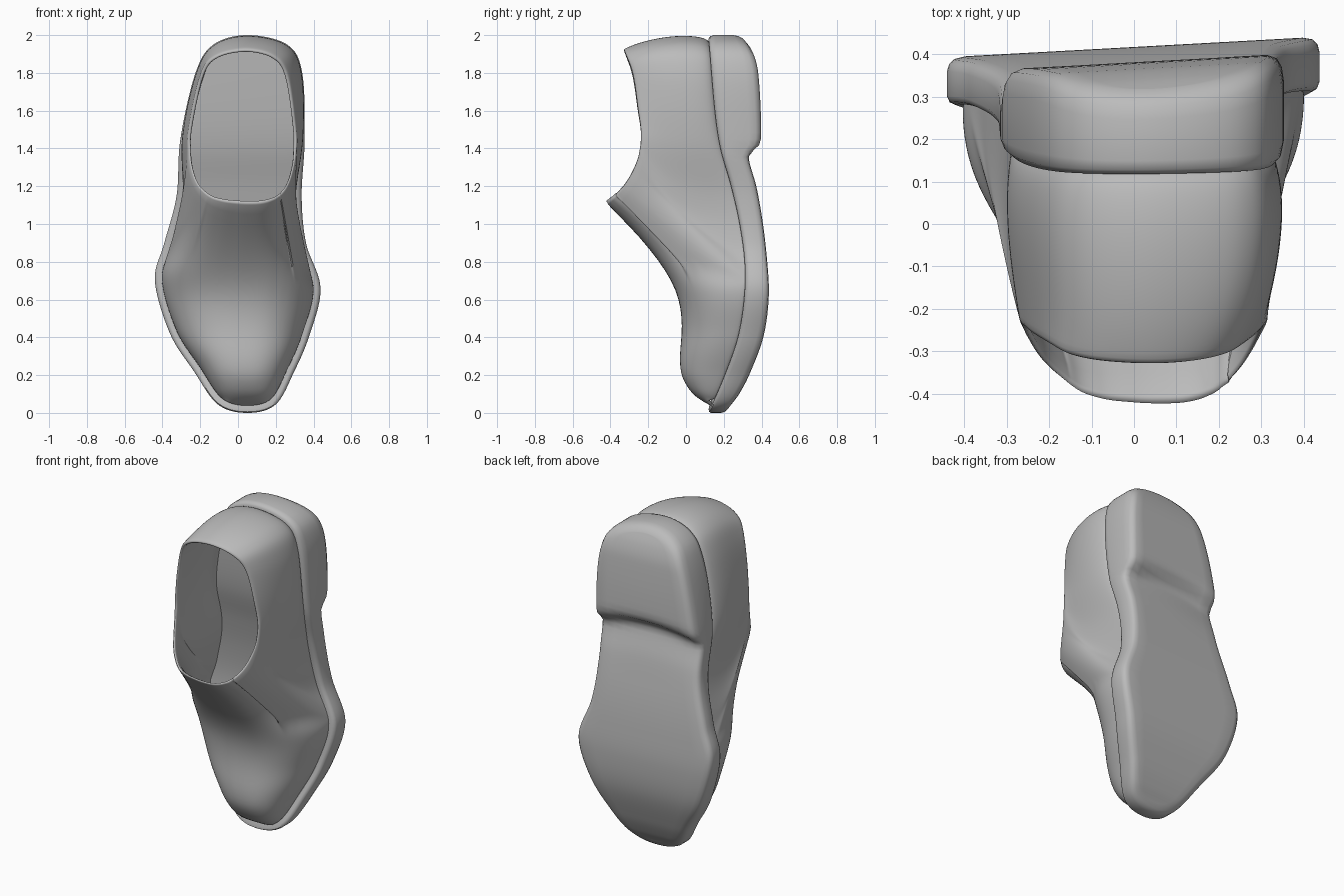
import bpy, bmesh, math
from mathutils import Vector

if "Cube" in bpy.data.objects:
    bpy.data.objects.remove(bpy.data.objects["Cube"], do_unlink=True)

STEPS = 10  # samples between outline keys
ROWS = 16   # rows of the upper from seam to collar

# Outline keys (x, z): toe, one side up to the heel, then the other side
TOE, HEEL = (0.05, 0), (0.05, 2)
SOLE_RIGHT = [(-.107, .045), (-.233, .22), (-.36, .42), (-.44, .7), (-.39, .9),
              (-.325, 1.15), (-.305, 1.45), (-.225, 1.8), (-.13, 1.95)]
SOLE_LEFT = [(.2, .045), (.298, .22), (.378, .41), (.437, .66), (.36, .9),
             (.337, 1.15), (.353, 1.45), (.34, 1.8), (.26, 1.95)]
RIM_RIGHT = [(0, 1.122), (-.08, 1.13), (-.15, 1.152), (-.215, 1.21), (-.25, 1.3),
             (-.265, 1.41), (-.26, 1.52), (-.2, 1.79), (-.12, 1.89)]
RIM_LEFT = [(.12, 1.122), (.175, 1.133), (.22, 1.155), (.265, 1.21), (.297, 1.3),
            (.313, 1.41), (.307, 1.52), (.26, 1.79), (.185, 1.89)]

# Depth profiles (z, y)
SEAM = [(0, .13), (.2, .21), (.4, .275), (.6, .305), (.8, .31), (1, .285),
        (1.2, .24), (1.4, .183), (1.6, .153), (2, .12)]
TREAD = [(0, .23), (.04, .25), (.1, .29), (.2, .34), (.4, .41), (.6, .435), (.8, .43),
         (1, .41), (1.2, .375), (1.34, .335), (1.37, .34), (1.42, .39), (1.5, .4),
         (1.8, .385), (1.9, .362), (2, .315)]
RIM = [(1.12, -.435), (1.17, -.37), (1.235, -.315), (1.34, -.262), (1.42, -.243),
       (1.5, -.242), (1.6, -.257), (1.8, -.288), (1.93, -.335)]
CREST = [(.04, .13), (.06, .09), (.1, .035), (.15, 0), (.2, -.025), (.3, -.033),
         (.45, -.02), (.6, -.035), (.7, -.075), (.8, -.14), (.9, -.22), (1, -.31),
         (1.12, -.435), (1.3, -.6)]


def profile(table, z):
    """Smooth value of a (z, y) table."""
    z = min(max(z, table[0][0]), table[-1][0])
    last = len(table) - 1
    i = next(k for k in range(last) if z <= table[k + 1][0])

    def slope(k):
        a, b = table[max(k - 1, 0)], table[min(k + 1, last)]
        return (b[1] - a[1]) / (b[0] - a[0])

    (za, ya), (zb, yb) = table[i], table[i + 1]
    h = zb - za
    t = (z - za) / h
    return (ya * (1 + 2 * t) * (1 - t) ** 2 + yb * t * t * (3 - 2 * t)
            + h * slope(i) * t * (1 - t) ** 2 - h * slope(i + 1) * t * t * (1 - t))


def closed_loop(first, side, top, other):
    """Smooth closed outline through the keys."""
    keys = [Vector(p) for p in [first, *side, top, *reversed(other)]]
    n, out = len(keys), []
    for i in range(n):
        a, b, c, d = (keys[(i + k) % n] for k in (-1, 0, 1, 2))
        for s in range(STEPS):
            t = s / STEPS
            out.append(b + (c - a) * (t / 2) + (2 * a - 5 * b + 4 * c - d) * (t * t / 2)
                       + (3 * b - a - 3 * c + d) * (t ** 3 / 2))
    return out


def inset(loop, amount):
    """Move an outline inward."""
    out = []
    for i, p in enumerate(loop):
        d = (loop[(i + 1) % len(loop)] - loop[i - 1]).normalized()
        out.append(p + Vector((d.y, -d.x)) * amount)
    return out


def ramp(h, start, end):
    t = min(max((h - start) / (end - start), 0), 1)
    return t * t * (3 - 2 * t)


def tilt(x):
    return 0.055 * (x - 0.35)


def seam_y(x, z):
    return profile(SEAM, z) + tilt(x) * (1 - 0.4 * z)


def tread_y(x, z, s=1.0):
    # the heel breast arches towards the heel in the middle
    shift = 0.04 * (1 - s * s) * max(0, 1 - abs(z - 1.4) / 0.3)
    return profile(TREAD, z - shift) + tilt(x)


def bridge(bm, rings):
    for a, b in zip(rings, rings[1:]):
        n = len(a)
        for c in range(n):
            d = (c + 1) % n
            bm.faces.new((a[c], b[c], b[d], a[d]))


def cap(bm, ring, depth, columns=10):
    """Close a ring with rows running from side to side."""
    n, rows = len(ring), []
    for j in range(1, n // 2):
        a, b = ring[j], ring[n - j]
        row = [a]
        for k in range(1, columns):
            p = a.co.lerp(b.co, k / columns)
            row.append(bm.verts.new((p.x, depth(p.x, p.z, 2 * k / columns - 1), p.z)))
        rows.append(row + [b])
    for r, q in zip(rows, rows[1:]):
        for k in range(columns):
            bm.faces.new((r[k], r[k + 1], q[k + 1], q[k]))
    for tip, row in ((ring[0], rows[0]), (ring[n // 2], rows[-1])):
        for k in range(columns):
            bm.faces.new((tip, row[k], row[k + 1]))


def finish(bm, name, angle):
    mesh = bpy.data.meshes.new(name)
    bm.to_mesh(mesh)
    bm.free()
    mesh.materials.append(grey)
    ob = bpy.data.objects.new(name, mesh)
    bpy.context.collection.objects.link(ob)
    bpy.ops.object.select_all(action="DESELECT")
    ob.select_set(True)
    bpy.context.view_layer.objects.active = ob
    bpy.ops.object.shade_smooth_by_angle(angle=math.radians(angle))
    return ob


grey = bpy.data.materials.new("plain_grey")
grey.use_nodes = True
grey.diffuse_color = (0.5, 0.5, 0.5, 1)
grey.node_tree.nodes["Principled BSDF"].inputs["Base Color"].default_value = (0.5, 0.5, 0.5, 1)

sole_loop = closed_loop(TOE, SOLE_RIGHT, HEEL, SOLE_LEFT)
rim_loop = closed_loop((.06, 1.12), RIM_RIGHT, (.04, 1.925), RIM_LEFT)

# Sole and heel: rounded edge rings, capped on both faces
bm = bmesh.new()
rings = []
for d, f in [(.06, 0), (.02, 0), (.006, .06), (0, .18), (0, .72), (.005, .87),
             (.017, .96), (.04, 1)]:
    ring = []
    for p in inset(sole_loop, d):
        y = seam_y(*p) * (1 - f) + tread_y(*p) * f
        ring.append(bm.verts.new((p.x, y, p.y)))
    rings.append(ring)
bridge(bm, rings)
cap(bm, rings[0], lambda x, z, s: seam_y(x, z))
cap(bm, rings[-1], tread_y)
bmesh.ops.recalc_face_normals(bm, faces=bm.faces)
finish(bm, "sole_and_heel", 50)

# Upper: arched over the toes, walled around the heel, up to the collar rim
feather = inset(sole_loop, 0.036)
count = len(feather)
right_edge = sorted((p.y, p.x) for p in feather[STEPS:9 * STEPS])
left_edge = sorted((p.y, p.x) for p in feather[count - 9 * STEPS:count - STEPS + 1])


def arch_y(x, z):
    """Front surface of the arched cross-section at height z."""
    lo, hi = profile(right_edge, z), profile(left_edge, z)
    s = min(abs(2 * x - lo - hi) / (hi - lo), 1)
    f = (1 - s ** 2.4) ** (1 / 2.4)
    return (seam_y(x, z) + .01) * (1 - f) + profile(CREST, z) * f


bm = bmesh.new()
rings = []
for k in range(ROWS + 1):
    t = k / ROWS
    ring = []
    for c, (edge, p, q) in enumerate(zip(sole_loop, feather, rim_loop)):
        h = min(c, count - c) / STEPS
        wall = ramp(h, 4, 6)
        bulge = 0.9 * ramp(h, 5.5, 7.5) * math.sin(math.pi * t ** 0.6)
        across = t ** (2 + 2 * wall)
        xz = p.lerp(q, across) + (edge - p) * bulge
        base, rim = seam_y(*p) + .01, profile(RIM, q.y)
        arched = arch_y(*xz) + (rim - arch_y(*q)) * t ** 4
        if h > 3:  # keep the sides at least straight
            arched = min(arched, base + (rim - base) * across)
        walled = base * (1 - t) + rim * t
        ring.append(bm.verts.new((xz.x, arched * (1 - wall) + walled * wall, xz.y)))
    rings.append(ring)
bridge(bm, rings)
upper = finish(bm, "upper", 80)
shell = upper.modifiers.new("thickness", "SOLIDIFY")
shell.thickness = 0.02
shell.offset = -1
rounding = upper.modifiers.new("rounding", "SUBSURF")
rounding.levels = rounding.render_levels = 1
